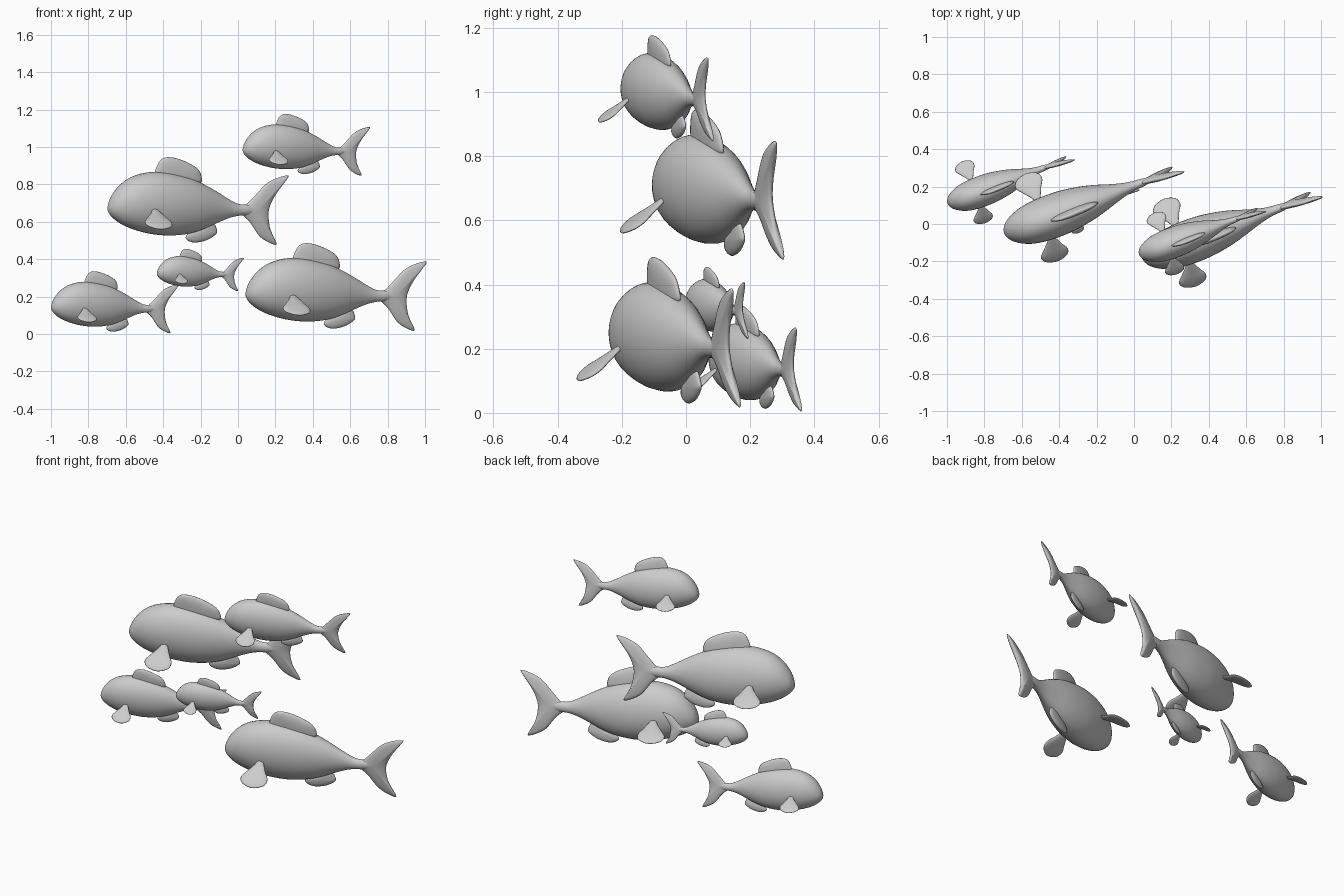
import bpy, bmesh, math
from mathutils import Matrix, Vector

if "Cube" in bpy.data.objects:
    bpy.data.objects.remove(bpy.data.objects["Cube"])


def spline(pts, steps, closed):
    """Catmull-Rom curve through points of any dimension."""
    n, out = len(pts), []
    for i in range(n if closed else n - 1):
        idx = [i - 1, i, i + 1, i + 2]
        idx = [j % n if closed else min(max(j, 0), n - 1) for j in idx]
        p = [pts[j] for j in idx]
        for k in range(steps):
            t = k / steps
            out.append([0.5 * (2 * b + (c - a) * t + (2 * a - 5 * b + 4 * c - d) * t * t
                               + (3 * b - a - 3 * c + d) * t ** 3)
                        for a, b, c, d in zip(*p)])
    return out if closed else out + [list(pts[-1])]


def loft(name, rings, start, end):
    """Skin a stack of equal rings and close both ends to a point."""
    bm = bmesh.new()
    loops = [[bm.verts.new(p) for p in r] for r in rings]
    n = len(loops[0])
    for a, b in zip(loops, loops[1:]):
        for i in range(n):
            bm.faces.new((a[i], a[(i + 1) % n], b[(i + 1) % n], b[i]))
    for loop, tip in ((loops[0], start), (loops[-1], end)):
        v = bm.verts.new(tip)
        for i in range(n):
            bm.faces.new((loop[i], loop[(i + 1) % n], v))
    bmesh.ops.recalc_face_normals(bm, faces=bm.faces)
    for f in bm.faces:
        f.smooth = True
    me = bpy.data.meshes.new(name)
    bm.to_mesh(me)
    bm.free()
    return me


def fin(name, outline, centre, half, place=Matrix.Identity(4)):
    """Lens-shaped fin in the local XZ plane, thickest at its centre."""
    edge = spline(outline, 5, True)
    cx, cz = centre
    rings = []
    for k in range(-5, 6):
        a = math.radians(k * 15)
        s, y = math.cos(a), half * math.sin(a)
        rings.append([place @ Vector((cx + (x - cx) * s, y, cz + (z - cz) * s)) for x, z in edge])
    return loft(name, rings, place @ Vector((cx, -half, cz)), place @ Vector((cx, half, cz)))


# body: x along the fish (0 at tail root), top, bottom, half width
stations = [(-.737, .027, -.010, .016), (-.728, .052, -.024, .034), (-.712, .084, -.042, .053),
            (-.671, .134, -.072, .080), (-.609, .176, -.100, .103), (-.529, .199, -.123, .114),
            (-.455, .203, -.135, .116), (-.375, .193, -.139, .112), (-.284, .171, -.130, .098),
            (-.205, .139, -.108, .079), (-.131, .101, -.077, .056), (-.057, .058, -.047, .035),
            (0, .031, -.033, .025), (.05, .027, -.030, .021), (.12, .018, -.018, .010)]
rings = []
for x, top, bot, w in spline(stations, 3, False):
    mid, h = (top + bot) / 2, (top - bot) / 2
    rings.append([(x, w * math.cos(a), mid + h * math.sin(a))
                  for a in (math.tau * i / 36 for i in range(36))])
body = loft("body", rings, (-.740, 0, .010), (.125, 0, 0))

# tail, dorsal and belly fins
tail = fin("tail", [(0, 0), (.045, .027), (.097, .08), (.154, .139), (.216, .171), (.279, .183),
                    (.256, .144), (.21, .08), (.176, 0), (.182, -.08), (.2, -.13), (.2275, -.187),
                    (.182, -.176), (.125, -.139), (.068, -.064)], (.11, 0), .018)
dorsal = fin("dorsal_fin", [(-.483, .19), (-.457, .262), (-.41, .283), (-.33, .267), (-.245, .225),
                            (-.216, .18), (-.225, .14), (-.33, .13), (-.44, .16)], (-.34, .19), .021)
belly = fin("belly_fin", [(-.27, -.12), (-.29, -.155), (-.245, -.177), (-.176, -.166), (-.125, -.137),
                          (-.114, -.113), (-.14, -.07), (-.2, -.09)], (-.2, -.125), .017)

# paired side fins, fanned out and drooping
side_outline = [(-.51, -.03), (-.54, .02), (-.572, .062), (-.600, .105), (-.580, .145), (-.52, .165),
                (-.462, .145), (-.448, .105), (-.468, .062), (-.485, .02)]


def side_fin(name, side):
    place = Matrix.Translation((0, side * .11, .01)) @ Matrix.Rotation(-side * math.radians(121), 4, 'X')
    return fin(name, side_outline, (-.52, .085), .012, place)


parts = [body, tail, dorsal, belly, side_fin("left_side_fin", -1), side_fin("right_side_fin", 1)]

# the school: tail root position and scale of each fish
school = [((0, .205, .665), 1), ((.738, .07, .205), 1), ((-.507, .29, .137), .706),
          ((.516, .015, .979), .704), ((-.099, .146, .32), .48)]
turn = Matrix.Rotation(math.radians(20), 4, 'Z') @ Matrix.Rotation(math.radians(7), 4, 'X')
for i, (loc, size) in enumerate(school, 1):
    for me in parts:
        ob = bpy.data.objects.new(f"fish_{i}_{me.name}", me)
        ob.matrix_world = Matrix.Translation(loc) @ turn @ Matrix.Scale(size, 4)
        bpy.context.collection.objects.link(ob)
